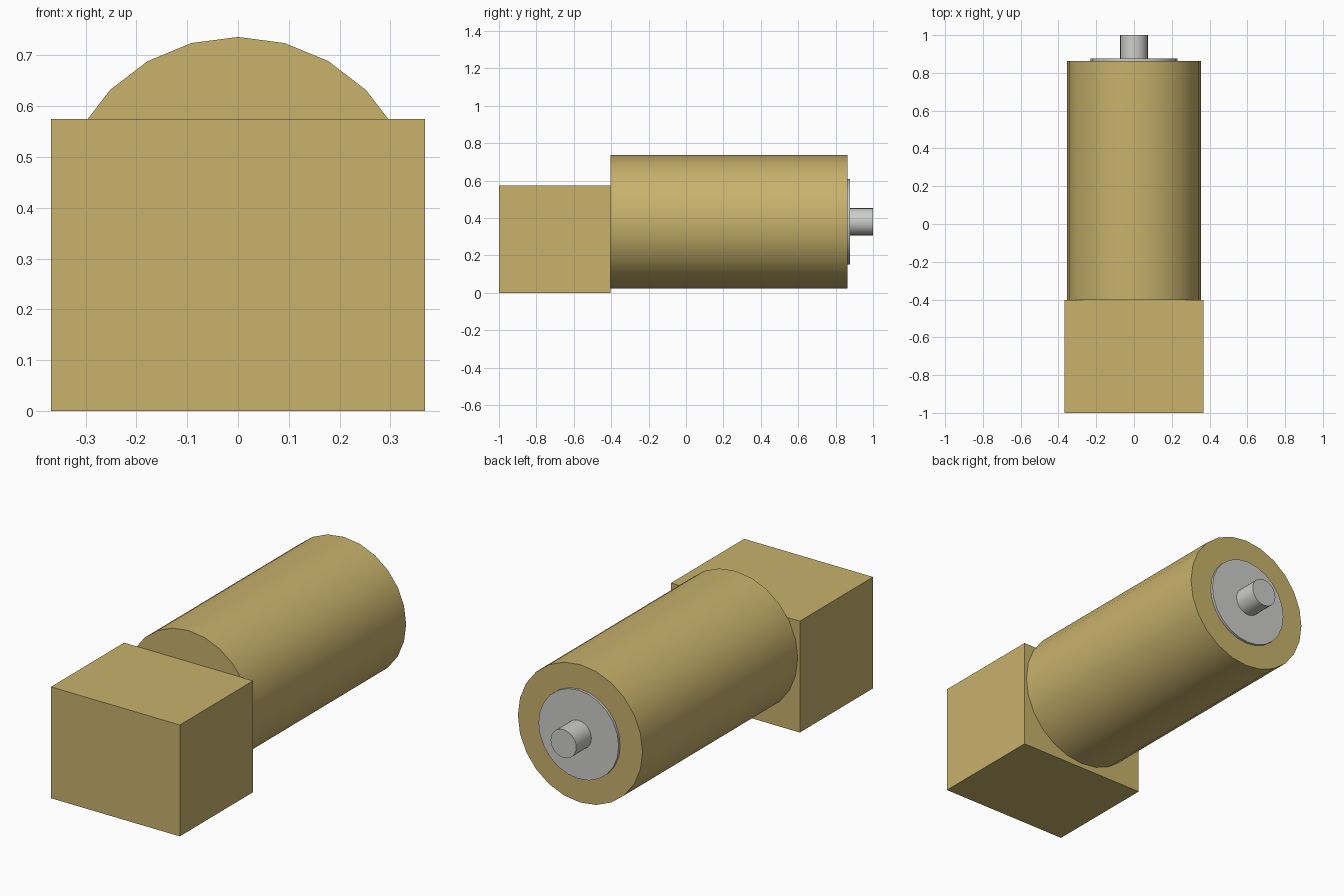
import bpy
import math
from mathutils import Matrix

cube = bpy.data.objects.get("Cube")
if cube:
    bpy.data.objects.remove(cube, do_unlink=True)


def material(name, rgb):
    mat = bpy.data.materials.new(name)
    mat.use_nodes = True
    color = (*rgb, 1.0)
    mat.diffuse_color = color
    mat.node_tree.nodes["Principled BSDF"].inputs["Base Color"].default_value = color
    return mat


brass = material("brass", (0.58, 0.445, 0.15))
steel = material("steel", (0.61, 0.61, 0.59))

AXIS_Z = 0.38


def rod(name, radius, y0, y1, mat):
    """Round part along y, centred on the common axis."""
    bpy.ops.mesh.primitive_cylinder_add(vertices=24, radius=radius, depth=y1 - y0)
    obj = bpy.context.object
    obj.name = name
    obj.data.transform(Matrix.Rotation(math.pi / 2, 4, "X"))
    obj.location = (0, (y0 + y1) / 2, AXIS_Z)
    obj.data.materials.append(mat)
    bpy.ops.object.shade_smooth_by_angle(angle=math.radians(30))
    return obj


# Rectangular block at the front
bpy.ops.mesh.primitive_cube_add(size=1)
block = bpy.context.object
block.name = "front_block"
block.data.transform(Matrix.Diagonal((0.736, 0.597, 0.575, 1)))
block.location = (0, -0.7015, 0.2875)
block.data.materials.append(brass)

# Barrel, end disc and shaft share one axis
rod("barrel", 0.356, -0.403, 0.863, brass)
rod("end_disc", 0.229, 0.863, 0.876, steel)
rod("shaft", 0.073, 0.876, 1.0, steel)
